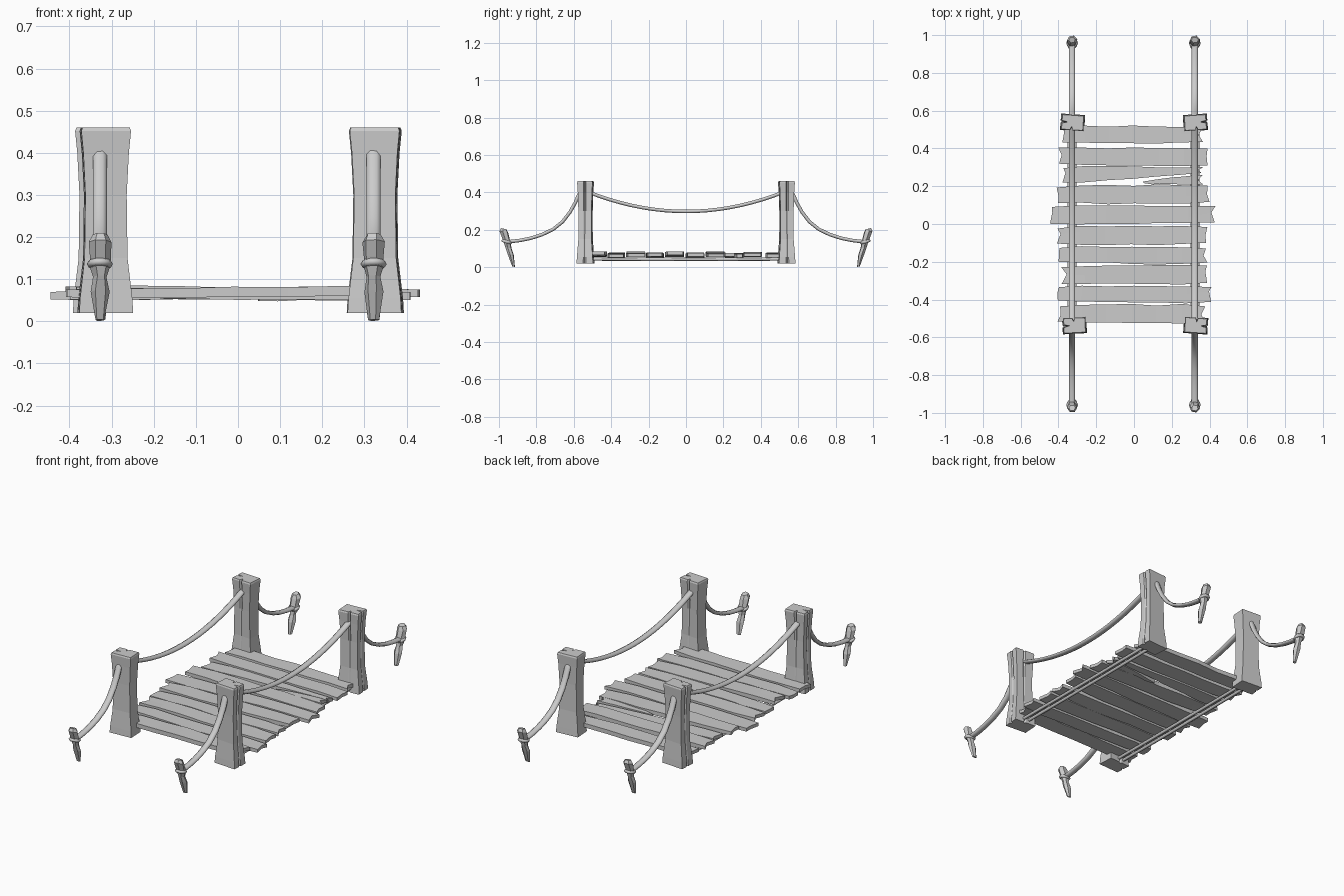
import bpy, bmesh, math, random
from mathutils import Vector, Matrix

if "Cube" in bpy.data.objects:
    bpy.data.objects.remove(bpy.data.objects["Cube"])

random.seed(4)


def jit(a):
    return random.uniform(-a, a)


def loft(name, rings):
    """Skin a list of equal-length point rings and cap both ends."""
    bm = bmesh.new()
    vr = [[bm.verts.new(p) for p in r] for r in rings]
    n = len(rings[0])
    for a, b in zip(vr, vr[1:]):
        for i in range(n):
            j = (i + 1) % n
            bm.faces.new((a[i], a[j], b[j], b[i]))
    bm.faces.new(vr[0])
    bm.faces.new(vr[-1])
    bmesh.ops.recalc_face_normals(bm, faces=bm.faces)
    me = bpy.data.meshes.new(name)
    bm.to_mesh(me)
    bm.free()
    ob = bpy.data.objects.new(name, me)
    bpy.context.collection.objects.link(ob)
    return ob


def rope(name, x, path, rx, rn, sides=8):
    """Flattened tube following a (y, z) path at a constant x."""
    pts = [Vector((0, y, z)) for y, z in path]
    rings = []
    for i, p in enumerate(pts):
        t = (pts[min(i + 1, len(pts) - 1)] - pts[max(i - 1, 0)]).normalized()
        nrm = Vector((0, -t.z, t.y))
        ring = []
        for k in range(sides):
            a = 2 * math.pi * (k + 0.5) / sides
            q = p + nrm * rn * math.sin(a)
            ring.append((x + rx * math.cos(a), q.y, q.z))
        rings.append(ring)
    ob = loft(name, rings)
    for f in ob.data.polygons:
        f.use_smooth = len(f.vertices) == 4
    return ob


# Corner posts: waisted, with a split running down from the top
def post(name, x, y, rot):
    sx, sy = (1 if x > 0 else -1), (1 if y > 0 else -1)
    #       z     half x  half y  split depth
    levels = [(0.02, .064, .044, .012), (0.055, .062, .042, .004),
              (0.15, .051, .035, .002), (0.30, .049, .035, .006),
              (0.40, .054, .038, .016), (0.452, .059, .041, .030),
              (0.46, .056, .038, .032)]
    rings = []
    for z, hx, hy, d in levels:
        prof = [(-hx, -hy), (-.003, -hy), (.004, -hy + d * .6), (.011, -hy),
                (hx, -hy), (hx, -.006), (hx - d, .001), (hx, .008),
                (hx, hy), (-hx, hy)]
        r = Matrix.Rotation(rot, 2)
        ring = []
        for px, py in prof:
            v = r @ Vector((px * sx, py * sy))
            ring.append((x + v.x, y + v.y, z))
        rings.append(ring)
    loft(name, rings)


post("post_front_left", -.315, -.537, math.radians(3))
post("post_front_right", .327, -.537, math.radians(-4))
post("post_back_left", -.325, .537, math.radians(-4))
post("post_back_right", .325, .537, math.radians(4))


# Deck planks: uneven edges, notched ends
def plank(name, x0, x1, yl, yr, wl, wr, z):
    rings = []
    n = 6
    tilt = jit(.005)
    for i in range(n + 1):
        t = i / n
        end = i in (0, n)
        x = x0 + (x1 - x0) * t
        yc = yl + (yr - yl) * t + jit(.003)
        h = (wl + (wr - wl) * t) / 2 * (.9 if end else 1) + jit(.003)
        zc = z + tilt * (2 * t - 1) + jit(.002)
        th = .009 if end else .0115
        s = 1 if i == 0 else -1
        a, c, b = (abs(jit(.012)), .022 + jit(.012), abs(jit(.02))) if end else (0, 0, 0)
        m = jit(h * .4)
        rings.append([(x + s * a, yc - h, zc - th), (x + s * c, yc + m, zc - th),
                      (x + s * b, yc + h, zc - th), (x + s * b, yc + h, zc + th),
                      (x + s * c, yc + m, zc + th), (x + s * a, yc - h, zc + th)])
    return loft(name, rings)


# x left, x right, y left, y right, width left, width right
planks = [(-.39, .375, .475, .470, .095, .085),
          (-.405, .40, .360, .355, .095, .095),
          (-.39, .37, .258, .285, .09, .035),
          (-.41, .41, .155, .158, .095, .10),
          (-.445, .435, .045, .050, .095, .095),
          (-.42, .39, -.062, -.058, .095, .10),
          (-.41, .39, -.162, -.168, .085, .09),
          (-.39, .39, -.272, -.265, .095, .10),
          (-.415, .415, -.370, -.375, .08, .085),
          (-.41, .385, -.475, -.478, .09, .10)]
for i, p in enumerate(planks):
    plank(f"deck_plank_{i + 1}", *p, .066 + (.003 if i % 2 else -.002))
plank("deck_plank_splinter", .04, .37, .222, .232, .008, .058, .063)

# Ropes and ground stakes, one set per side
outer = [(.53, .435), (.56, .415), (.575, .385), (.592, .345), (.62, .295),
         (.66, .243), (.71, .203), (.77, .174), (.83, .155), (.89, .143), (.95, .136)]
sag = [(.53 * k / 9, .298 + .107 * (k / 9) ** 2) for k in range(-9, 10)]


def stake(name, x, s):
    #       z     centre y  half x  half y
    levels = [(.003, .922, .012, .008), (.07, .938, .022, .018),
              (.105, .950, .017, .018), (.128, .955, .024, .020),
              (.15, .962, .025, .022), (.188, .974, .027, .025), (.206, .974, .018, .016)]
    rings = []
    turn = jit(.5)
    for z, y, hx, hy in levels:
        ring = []
        for k in range(6):
            a = math.pi * k / 3 + turn
            oy = hy * math.sin(a)
            ring.append((x + hx * math.cos(a) + jit(.002), s * (y + oy), z + oy * .25))
        rings.append(ring)
    loft(name, rings)


for side, x in (("left", -.328), ("right", .322)):
    rope(f"hand_rope_{side}", x, sag, .018, .010)
    # twin ropes carrying the planks
    for k, dx in enumerate((-.016, .016)):
        rope(f"deck_rope_{side}_{k + 1}", x + dx,
             [(-.53, .044), (-.2, .042), (.2, .042), (.53, .044)], .009, .009, 6)
    for end, s in (("front", -1), ("back", 1)):
        rope(f"anchor_rope_{end}_{side}", x, [(s * y, z) for y, z in outer], .018, .010)
        stake(f"stake_{end}_{side}", x, s)
        # rope loop tied round the stake
        bpy.ops.mesh.primitive_torus_add(
            major_segments=10, minor_segments=6, major_radius=.022, minor_radius=.009,
            location=(x, s * .958, .136), rotation=(s * .25, 0, 0))
        bpy.context.object.name = f"stake_loop_{end}_{side}"
        bpy.ops.object.shade_smooth()
